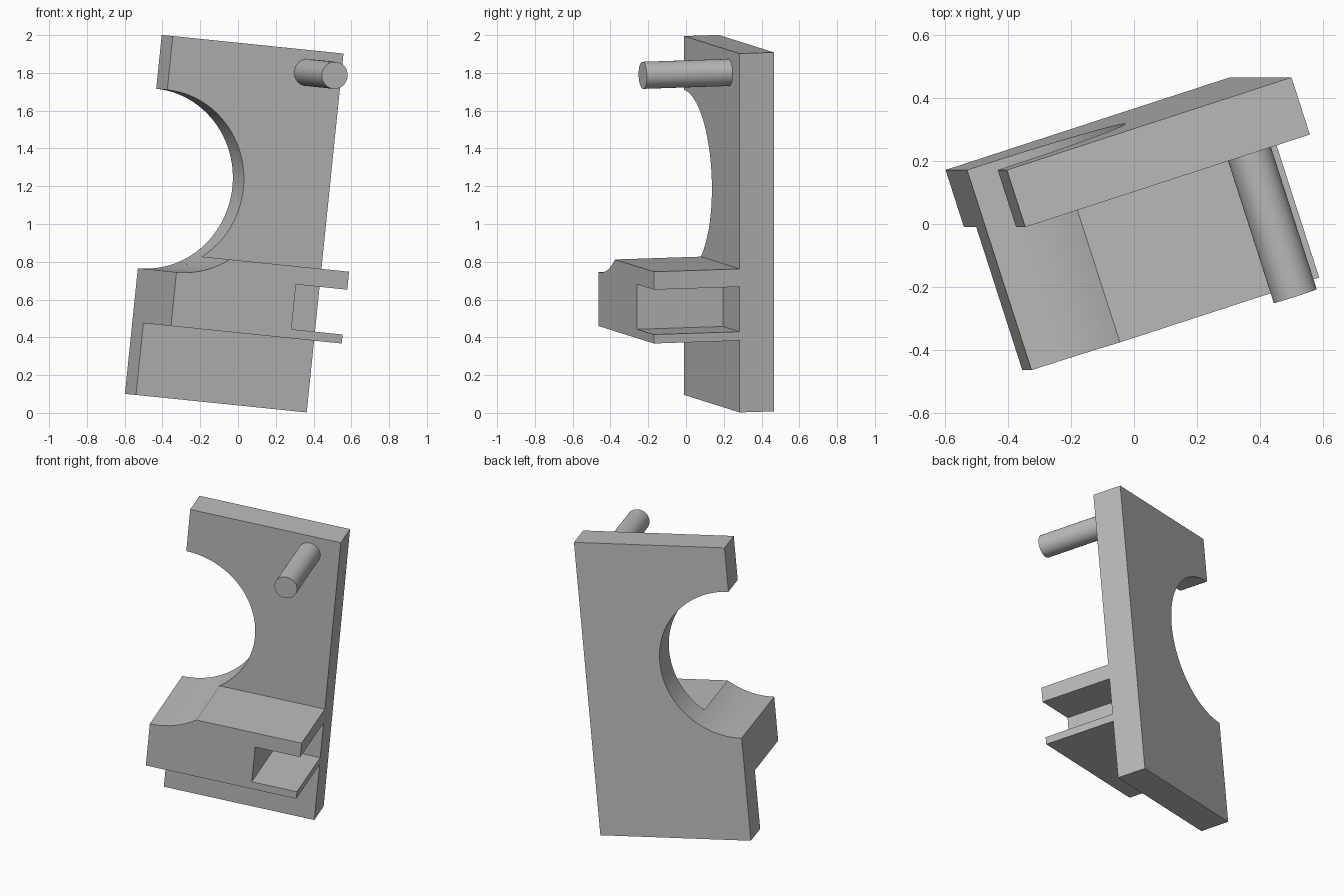
import bpy, bmesh
from math import sin, cos, asin, pi, radians
from mathutils import Vector, Matrix

if "Cube" in bpy.data.objects:
    bpy.data.objects.remove(bpy.data.objects["Cube"], do_unlink=True)

grey = bpy.data.materials.new("plain_grey")
grey.use_nodes = True
grey.diffuse_color = (0.5, 0.5, 0.5, 1)
grey.node_tree.nodes["Principled BSDF"].inputs["Base Color"].default_value = (0.5, 0.5, 0.5, 1)

# The whole bracket is tilted: local x = width, y = depth (back), z = height
L = 1.91
across = Vector((0.946, 0.308, -0.097)).normalized()
up = Vector((0.102, 0, 0.995))
up = (up - across * up.dot(across)).normalized()
back = up.cross(across)
tilt = Matrix((across, back, up)).transposed().to_4x4()
tilt.translation = Vector((-0.54, -0.01, 0.095))


def arc(cx, cz, r, start, end, count):
    return [(cx + r * cos(start + (end - start) * i / count),
             cz + r * sin(start + (end - start) * i / count)) for i in range(count + 1)]


def extrude_profile(name, profile, y0, y1):
    """Solid from a width/height outline, in units of the plate height."""
    bm = bmesh.new()
    face = bm.faces.new([bm.verts.new((x * L, y0 * L, z * L)) for x, z in profile])
    new = bmesh.ops.extrude_face_region(bm, geom=[face])["geom"]
    bmesh.ops.translate(bm, vec=(0, (y1 - y0) * L, 0),
                        verts=[v for v in new if isinstance(v, bmesh.types.BMVert)])
    bmesh.ops.recalc_face_normals(bm, faces=bm.faces)
    bm.transform(tilt)
    mesh = bpy.data.meshes.new(name)
    bm.to_mesh(mesh)
    bm.free()
    mesh.materials.append(grey)
    obj = bpy.data.objects.new(name, mesh)
    bpy.context.collection.objects.link(obj)
    bpy.ops.object.select_all(action="DESELECT")
    obj.select_set(True)
    bpy.context.view_layer.objects.active = obj
    bpy.ops.object.shade_smooth_by_angle(angle=radians(30))
    return obj


# Upright plate with a half-round bite in its left edge
bite = arc(0, 0.6, 0.25, pi / 2, -pi / 2, 48)
extrude_profile("back_plate", [(0, 0), (0.5, 0), (0.5, 1), (0, 1)][::1] + bite, 0, 0.1)

# Shelf block: top hollowed by the same circle, slot open to the right
hollow = arc(0, 0.6, 0.25, -pi / 2, -asin(0.8), 10)
slot = [(0.5, 0.35), (0.35, 0.35), (0.35, 0.225), (0.5, 0.225)]
extrude_profile("slotted_shelf",
                hollow + [(0.5, 0.4)] + slot + [(0.5, 0.2), (0, 0.2)], -0.25, 0)

# Round peg near the upper right corner
extrude_profile("round_peg", arc(0.4, 0.9375, 0.0375, 0, 2 * pi, 48)[:-1], -0.25, 0)
